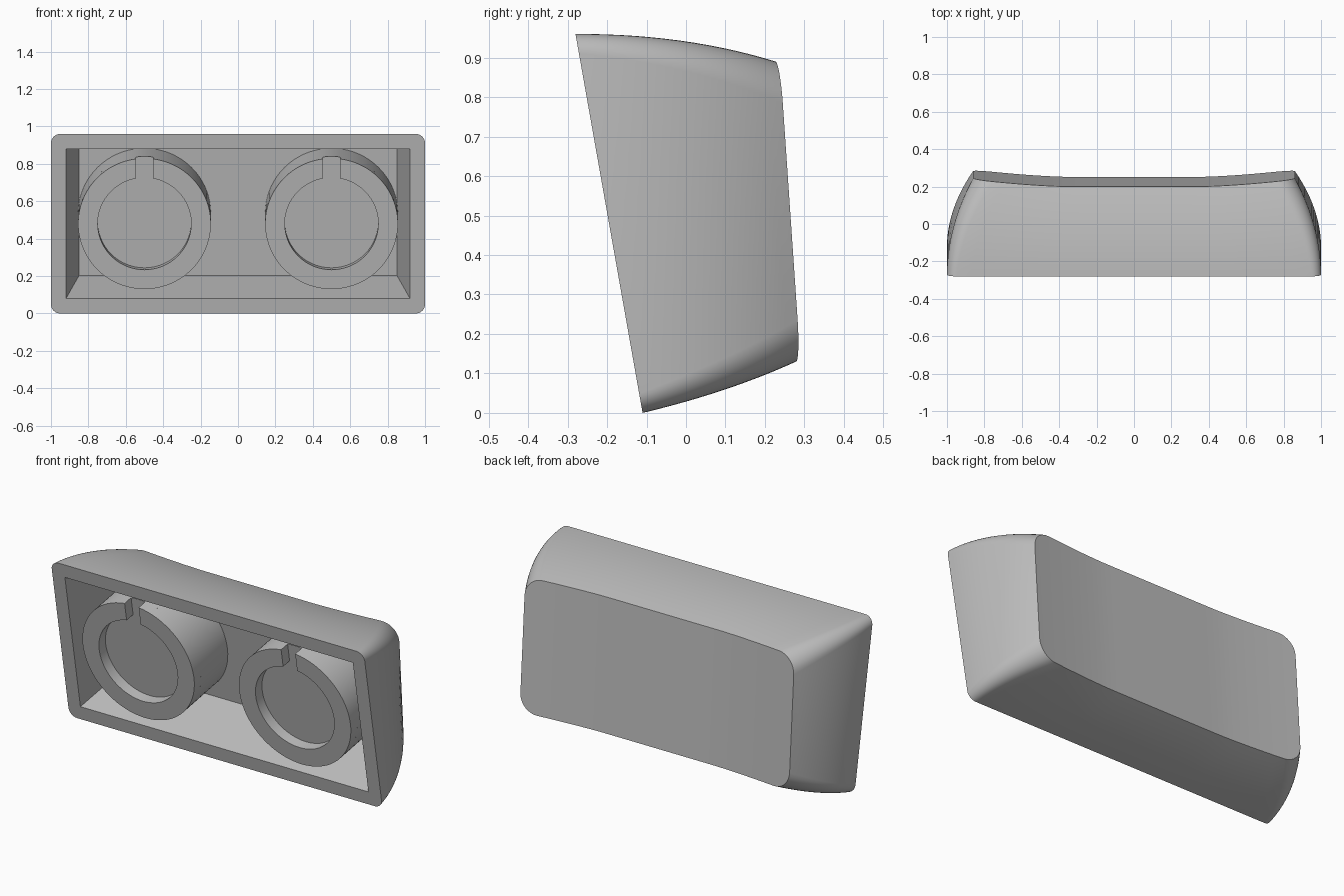
import bpy, bmesh, math
from mathutils import Matrix, Vector

if "Cube" in bpy.data.objects:
    bpy.data.objects.remove(bpy.data.objects["Cube"])

grey = bpy.data.materials.new("plain_grey")
grey.use_nodes = True
GREY = (0.5, 0.5, 0.5, 1)
grey.diffuse_color = GREY
grey.node_tree.nodes["Principled BSDF"].inputs["Base Color"].default_value = GREY

# Tilted plane of the open front: its centre, inward and upward directions
BOTTOM, TOP = Vector((0, -0.11, 0)), Vector((0, -0.28, 0.96))
CENTRE = (BOTTOM + TOP) / 2
UP = (TOP - BOTTOM).normalized()
INWARD = Vector((1, 0, 0)).cross(UP) * -1
if INWARD.y < 0:
    INWARD = -INWARD


def finish(bm, name):
    bmesh.ops.recalc_face_normals(bm, faces=bm.faces)
    mesh = bpy.data.meshes.new(name)
    bm.to_mesh(mesh)
    bm.free()
    mesh.materials.append(grey)
    obj = bpy.data.objects.new(name, mesh)
    bpy.context.collection.objects.link(obj)
    bpy.ops.object.select_all(action="DESELECT")
    obj.select_set(True)
    bpy.context.view_layer.objects.active = obj
    bpy.ops.object.shade_smooth_by_angle(angle=math.radians(30))
    return obj


def section(bm, low, high, half_width, radius, dish=0.0):
    """Rounded rectangle between two points, as a row of columns."""
    arc, span = 8, 24
    flat = half_width - radius
    cols = [(-flat - radius * math.cos(a), radius * (1 - math.sin(a)))
            for a in (math.pi / 2 * i / arc for i in range(arc + 1))]
    cols += [(flat * (2 * i / span - 1), 0) for i in range(1, span)]
    cols += [(-x, d) for x, d in reversed(cols[:arc + 1])]
    up = (high - low).normalized()

    def point(x, base):
        lift = dish * max(0, (abs(x) - 0.35) / 0.51) ** 1.5
        return bm.verts.new(base + Vector((x, lift, 0)))

    lower = [point(x, low + up * d) for x, d in cols]
    upper = [point(x, high - up * d) for x, d in cols]
    return lower, upper


def cap(bm, sect):
    low, high = sect
    for i in range(len(low) - 1):
        bm.faces.new((low[i], low[i + 1], high[i + 1], high[i]))


# Shell: outer walls from back to front, then the rim and the cavity
bm = bmesh.new()
sections = []
STEPS = 14
for i in range(STEPS, -1, -1):
    t = i / STEPS
    low = BOTTOM + Vector((0, 0.362 * t, 0.13 * (0.75 * t + 0.25 * t * t)))
    high = TOP + Vector((0, 0.48 * t, -0.07 * t ** 2.1))
    sections.append(section(bm, low, high, 1 - 0.14 * t ** 1.9,
                            0.05 + 0.055 * t, 0.038 * t))
rim_low, rim_high = BOTTOM.lerp(TOP, 0.083), BOTTOM.lerp(TOP, 0.917)
DEPTH = 0.31
sections.append(section(bm, rim_low, rim_high, 0.92, 0))
sections.append(section(bm, rim_low + INWARD * DEPTH + UP * 0.07,
                        rim_high + INWARD * DEPTH - UP * 0.045, 0.85, 0))
cap(bm, sections[0])
cap(bm, sections[-1])
for a, b in zip(sections, sections[1:]):
    loop_a, loop_b = (s[0] + s[1][::-1] for s in (a, b))
    for i in range(len(loop_a)):
        j = (i + 1) % len(loop_a)
        bm.faces.new((loop_a[i], loop_a[j], loop_b[j], loop_b[i]))
bmesh.ops.remove_doubles(bm, verts=bm.verts, dist=1e-5)
bmesh.ops.dissolve_degenerate(bm, edges=bm.edges, dist=1e-5)
finish(bm, "shell")


# Stems: solid drum with a notched collar flush with the rim
def stem(name, x):
    outer, inner, slot, recess, segs = 0.355, 0.25, 0.045, 0.06, 72
    bm = bmesh.new()
    length = DEPTH + 0.01 - recess
    bmesh.ops.create_cone(
        bm, cap_ends=True, segments=segs, radius1=outer, radius2=outer, depth=length,
        matrix=Matrix.Translation((0, 0, -recess - length / 2)))

    def arc(radius, z):
        start = math.asin(slot / radius)
        step = (2 * math.pi - 2 * start) / segs
        return [bm.verts.new((radius * math.sin(start + step * i),
                              radius * math.cos(start + step * i), z))
                for i in range(segs + 1)]

    loops = [arc(outer, -recess), arc(outer, 0), arc(inner, 0), arc(inner, -recess)]
    for a, b in zip(loops, loops[1:]):
        for i in range(segs):
            bm.faces.new((a[i], a[i + 1], b[i + 1], b[i]))
    for end in (0, -1):
        bm.faces.new([loop[end] for loop in loops])
    # local x, y, z become right, up and outward
    frame = Matrix((Vector((1, 0, 0)), UP, -INWARD)).transposed().to_4x4()
    bm.transform(Matrix.Translation(CENTRE + Vector((x, 0, 0))) @ frame)
    finish(bm, name)


stem("left_stem", 0.5)
stem("right_stem", -0.5)
